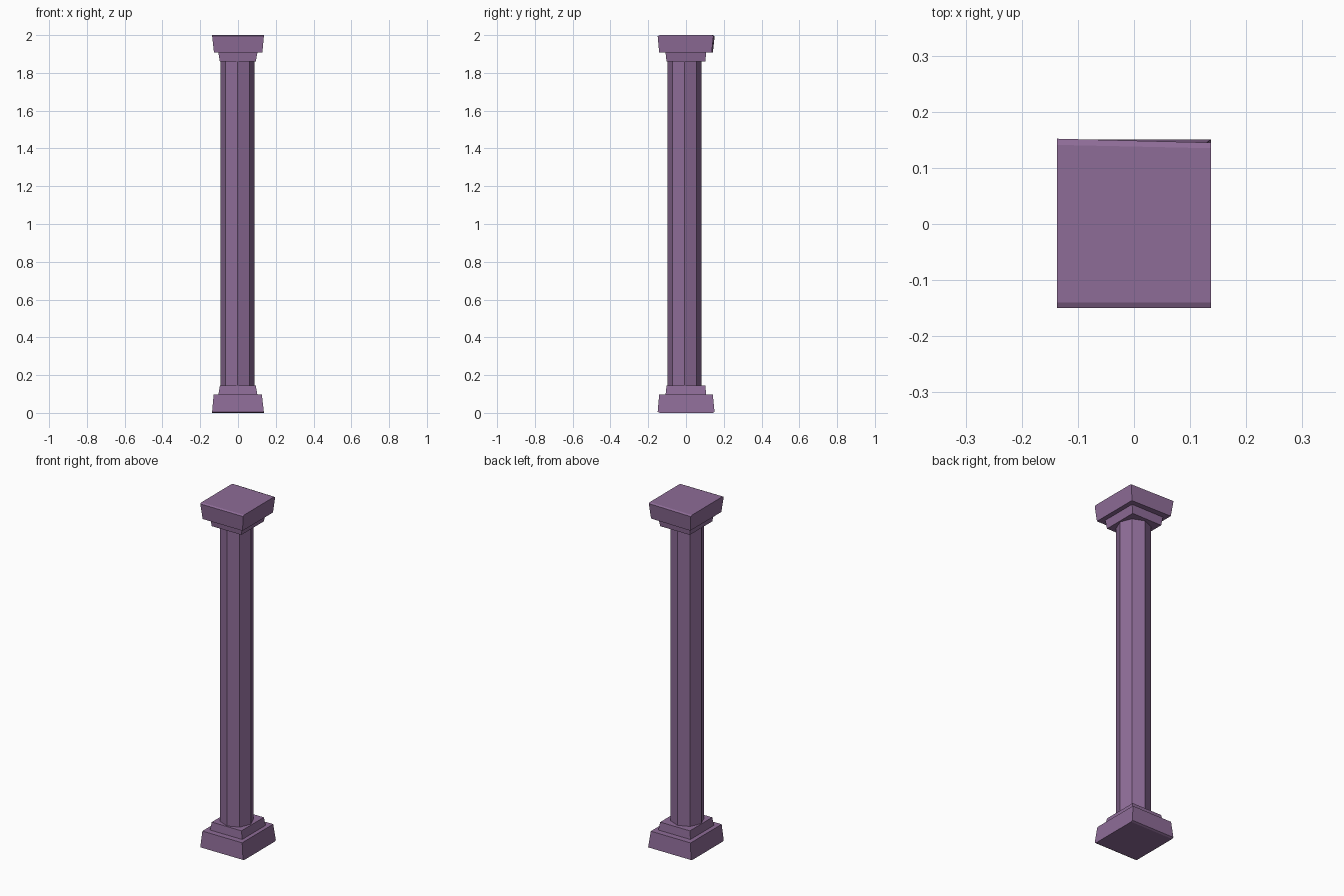
import bpy, bmesh, math

if "Cube" in bpy.data.objects:
    bpy.data.objects.remove(bpy.data.objects["Cube"])

mat = bpy.data.materials.new("dusty purple")
mat.diffuse_color = (0.27, 0.15, 0.31, 1)
mat.use_nodes = True
mat.node_tree.nodes["Principled BSDF"].inputs["Base Color"].default_value = mat.diffuse_color


def loft(name, rings):
    """Closed solid through rings of points, listed bottom to top."""
    bm = bmesh.new()
    loops = [[bm.verts.new(p) for p in ring] for ring in rings]
    n = len(loops[0])
    for a, b in zip(loops, loops[1:]):
        for i in range(n):
            j = (i + 1) % n
            bm.faces.new((a[i], a[j], b[j], b[i]))
    bm.faces.new(loops[0][::-1])
    bm.faces.new(loops[-1])
    bmesh.ops.recalc_face_normals(bm, faces=bm.faces)
    me = bpy.data.meshes.new(name)
    bm.to_mesh(me)
    bm.free()
    me.materials.append(mat)
    ob = bpy.data.objects.new(name, me)
    bpy.context.collection.objects.link(ob)


def rect(x0, x1, y0, y1, z, skew=0.0):
    """Rectangle whose back right corner is pulled forward by skew."""
    return [(x0, y0, z), (x1, y0, z), (x1, y1 - skew, z), (x0, y1, z)]


def octagon(z):
    return [(-0.003 + 0.09 * math.cos(i * math.pi / 4),
             -0.007 + 0.09 * math.sin(i * math.pi / 4), z) for i in range(8)]


# Shaft, set slightly off centre
loft("shaft", [octagon(0.13), octagon(1.87)])

# Plinth and its collar
loft("plinth", [rect(-.137, .137, -.14, .141, 0),
                rect(-.137, .137, -.15, .151, .005),
                rect(-.129, .126, -.142, .142, .098)])
loft("base_collar", [rect(-.105, .104, -.109, .108, .09),
                     rect(-.096, .094, -.103, .102, .144)])

# Capital and its collar
loft("capital_collar", [rect(-.096, .094, -.103, .102, 1.859),
                        rect(-.105, .104, -.109, .108, 1.915)])
loft("capital", [rect(-.127, .129, -.142, .142, 1.907, .006),
                 rect(-.137, .137, -.15, .152, 1.995, .007),
                 rect(-.137, .137, -.14, .141, 2.0, .006)])
